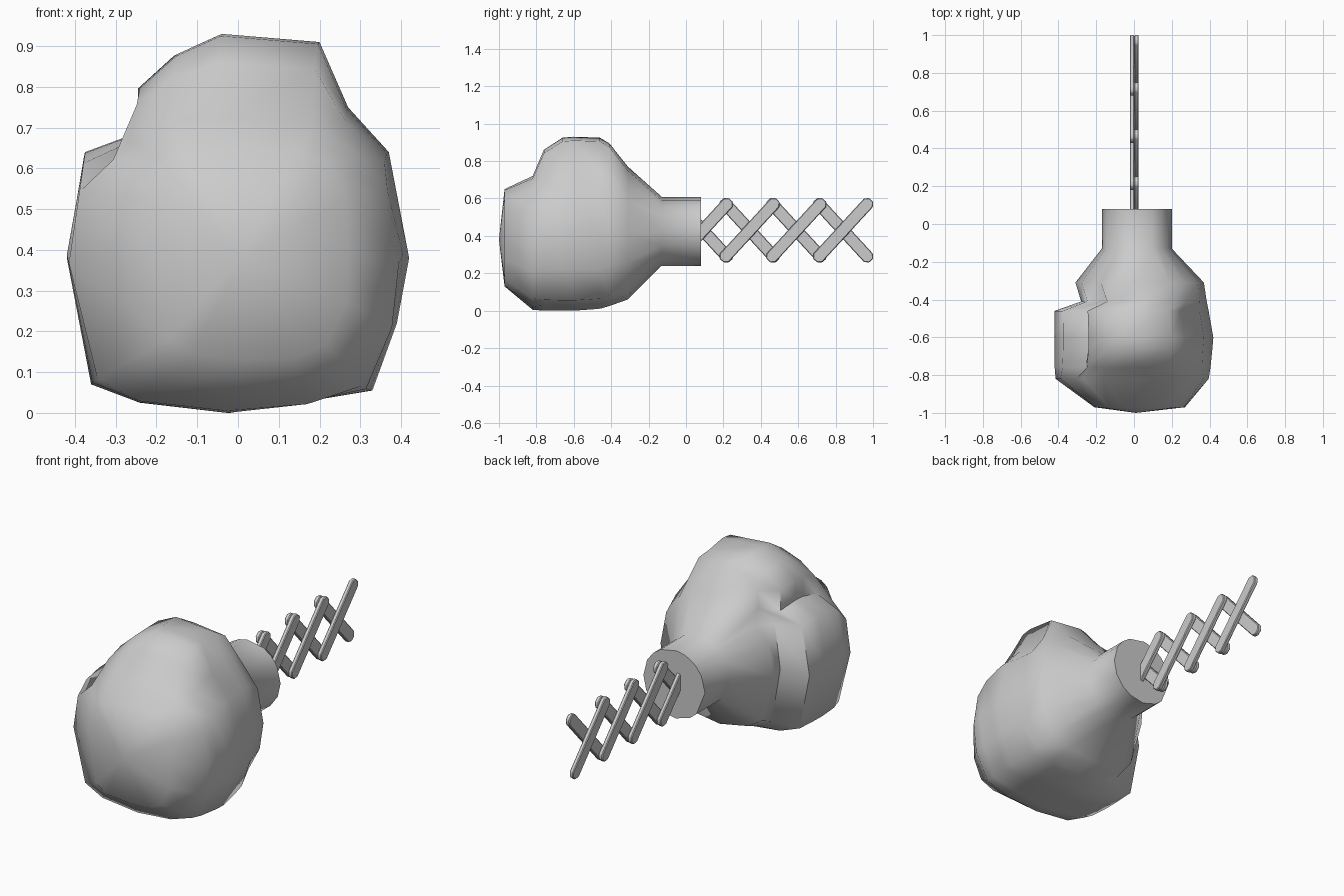
import bpy, bmesh, math
from mathutils import Vector

cube = bpy.data.objects.get("Cube")
if cube:
    bpy.data.objects.remove(cube, do_unlink=True)

grey = bpy.data.materials.new("plain_grey")
grey.use_nodes = True
grey.diffuse_color = (0.6, 0.6, 0.6, 1)
grey.node_tree.nodes["Principled BSDF"].inputs["Base Color"].default_value = (0.6, 0.6, 0.6, 1)


def finish(bm, name, angle):
    bmesh.ops.recalc_face_normals(bm, faces=bm.faces)
    mesh = bpy.data.meshes.new(name)
    bm.to_mesh(mesh)
    bm.free()
    mesh.materials.append(grey)
    obj = bpy.data.objects.new(name, mesh)
    bpy.context.collection.objects.link(obj)
    bpy.ops.object.select_all(action='DESELECT')
    obj.select_set(True)
    bpy.context.view_layer.objects.active = obj
    bpy.ops.object.shade_smooth_by_angle(angle=math.radians(angle))
    return obj


# Fist cross-section (x, z): box-like body, raised knuckles, shelf on the thumb side
FIST = [(-.02, 0), (.18, .03), (.33, .055), (.39, .22), (.42, .38), (.37, .64),
        (.27, .75), (.2, .91), (-.04, .93), (-.15, .88), (-.24, .80), (-.24, .69),
        (-.375, .64), (-.42, .38), (-.36, .07), (-.24, .025)]
MID_Z = .38

# Stations: y, left x, right x, bottom z, top z, amount of fist shape, squareness
STATIONS = [
    (.08, -.17, .20, .24, .61, 0, 2),
    (-.13, -.17, .20, .24, .61, 0, 2),
    (-.31, -.31, .37, .06, .77, .35, 2.3),
    (-.41, -.28, .385, .025, .895, .8, 2.5),
    (-.46, -.42, .395, .01, .925, 1, 2.5),
    (-.60, -.42, .42, 0, .93, 1, 2.5),
    (-.66, -.42, .415, 0, .925, 1, 2.5),
    (-.76, -.42, .405, 0, .86, .85, 2.8),
    (-.82, -.415, .395, .005, .72, .3, 3),
    (-.97, -.21, .27, .13, .65, 0, 3.5),
]


def section(y, xl, xr, zb, zt, fist, power):
    """Blend a rounded outline with the fist outline, fitted to the extents."""
    cx, half = (xl + xr) / 2, (xr - xl) / 2
    cz = (zb + zt) / 2 * (1 - fist) + MID_Z * fist
    pts = []
    for x, z in FIST:
        u = x / .42
        v = (z - MID_Z) / (MID_Z if z < MID_Z else .93 - MID_Z)
        a = math.atan2(v, u)
        c, s = math.cos(a), math.sin(a)
        r = (abs(c) ** power + abs(s) ** power) ** (-1 / power)
        u = u * fist + r * c * (1 - fist)
        v = v * fist + r * s * (1 - fist)
        pts.append((cx + half * u, y, cz + v * ((zt - cz) if v > 0 else (cz - zb))))
    return pts


# Padded glove lofted from cuff to front
bm = bmesh.new()
rings = [[bm.verts.new(p) for p in section(*s)] for s in STATIONS]
n = len(FIST)
for a, b in zip(rings, rings[1:]):
    for i in range(n):
        j = (i + 1) % n
        bm.faces.new((a[i], a[j], b[j], b[i]))
bm.faces.new(rings[0])
tip = bm.verts.new((.01, -1, .38))
for i in range(n):
    bm.faces.new((rings[-1][i], rings[-1][(i + 1) % n], tip))
finish(bm, "glove", 65)


# Flat bar with chamfered ends between two pivots in the y-z plane
def bar(name, start, end, x0, x1, width=.066):
    s, e = Vector(start), Vector(end)
    d = (e - s).normalized()
    w = Vector((-d.y, d.x)) * width / 2
    ext = d * .036
    outline = [s - d * .015 + w, s - ext + w * .45, s - ext - w * .45, s - d * .015 - w,
               e + d * .015 - w, e + ext - w * .45, e + ext + w * .45, e + d * .015 + w]
    bm = bmesh.new()
    face = bm.faces.new([bm.verts.new((x0, p.x, p.y)) for p in outline])
    top = bmesh.ops.extrude_face_region(bm, geom=[face])["geom"]
    bmesh.ops.translate(bm, vec=(x1 - x0, 0, 0),
                        verts=[v for v in top if isinstance(v, bmesh.types.BMVert)])
    bmesh.ops.bevel(bm, geom=bm.edges[:], offset=.004, segments=1, affect='EDGES')
    finish(bm, name, 30)


# Scissor arm: crossed pairs of bars in two layers
PITCH, LOW, HIGH = .25, .294, .566
for k in range(4):
    y0 = -.035 + PITCH * k
    bar(f"rising_bar_{k + 1}", (y0, LOW), (y0 + PITCH, HIGH), .001, .024)
    bar(f"falling_bar_{k + 1}", (y0, HIGH), (y0 + PITCH, LOW), -.022, .001)
